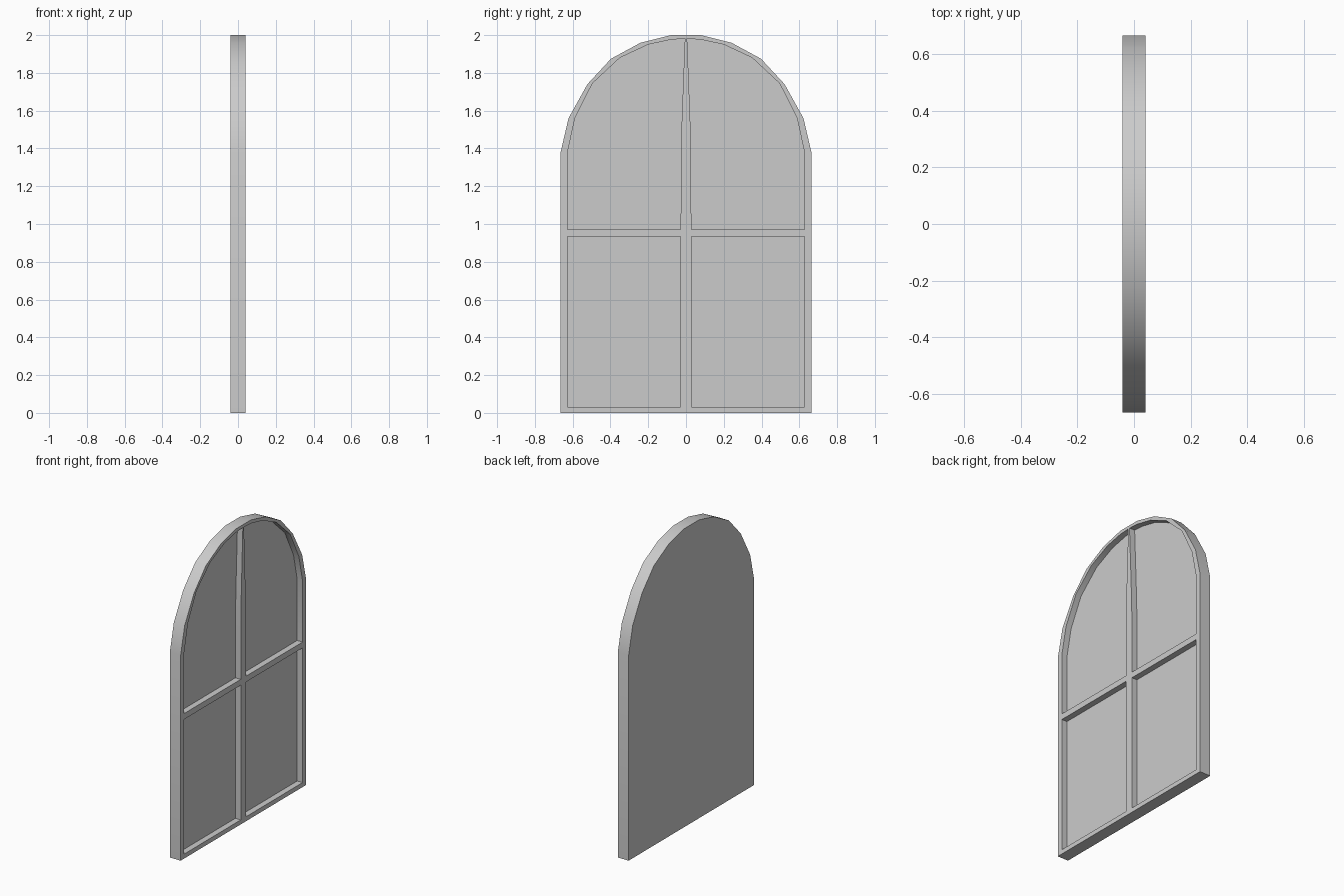
import bpy
import bmesh
import math

if "Cube" in bpy.data.objects:
    bpy.data.objects.remove(bpy.data.objects["Cube"])

HALF = 0.04      # half thickness of the window
PANE_X = 0.0     # plane of the recessed panes


def add_prisms(name, outlines, x0, x1):
    """One object made of (y, z) outlines extruded from x0 to x1."""
    bm = bmesh.new()
    for pts in outlines:
        face = bm.faces.new([bm.verts.new((x0, y, z)) for y, z in pts])
        ext = bmesh.ops.extrude_face_region(bm, geom=[face])
        verts = [g for g in ext["geom"] if isinstance(g, bmesh.types.BMVert)]
        bmesh.ops.translate(bm, verts=verts, vec=(x1 - x0, 0, 0))
    bmesh.ops.recalc_face_normals(bm, faces=bm.faces)
    mesh = bpy.data.meshes.new(name)
    bm.to_mesh(mesh)
    bm.free()
    obj = bpy.data.objects.new(name, mesh)
    bpy.context.collection.objects.link(obj)
    return obj


def mirror(pts):
    return [(-y, z) for y, z in reversed(pts)]


# Arched window body
side = [(0.665, 0), (0.665, 1.375), (0.622, 1.56), (0.522, 1.74),
        (0.397, 1.875), (0.24, 1.96), (0.08, 2.0)]
window = add_prisms("arched_window", [side + mirror(side)], -HALF, HALF)

# Pane recesses: square lower panes, arched upper panes with a tapering bar
lower = [(0.028, 0.03), (0.627, 0.03), (0.627, 0.933), (0.028, 0.933)]
upper = [(0.028, 0.972), (0.627, 0.972), (0.627, 1.38), (0.588, 1.56),
         (0.495, 1.745), (0.35, 1.88), (0.2, 1.95), (0.08, 1.976),
         (0.006, 1.981), (0.022, 1.56), (0.027, 1.38)]
cutter = add_prisms("pane_cutter",
                    [lower, upper, mirror(lower), mirror(upper)],
                    PANE_X, HALF + 0.05)
cutter.hide_render = True

# Carve the panes out of the body
cut = window.modifiers.new("panes", "BOOLEAN")
cut.operation = "DIFFERENCE"
cut.solver = "EXACT"
cut.object = cutter
bpy.ops.object.select_all(action="DESELECT")
window.select_set(True)
bpy.context.view_layer.objects.active = window
bpy.ops.object.modifier_apply(modifier=cut.name)
bpy.data.objects.remove(cutter)

# Smooth arch, crisp frame edges
bpy.ops.object.shade_smooth_by_angle(angle=math.radians(30))
